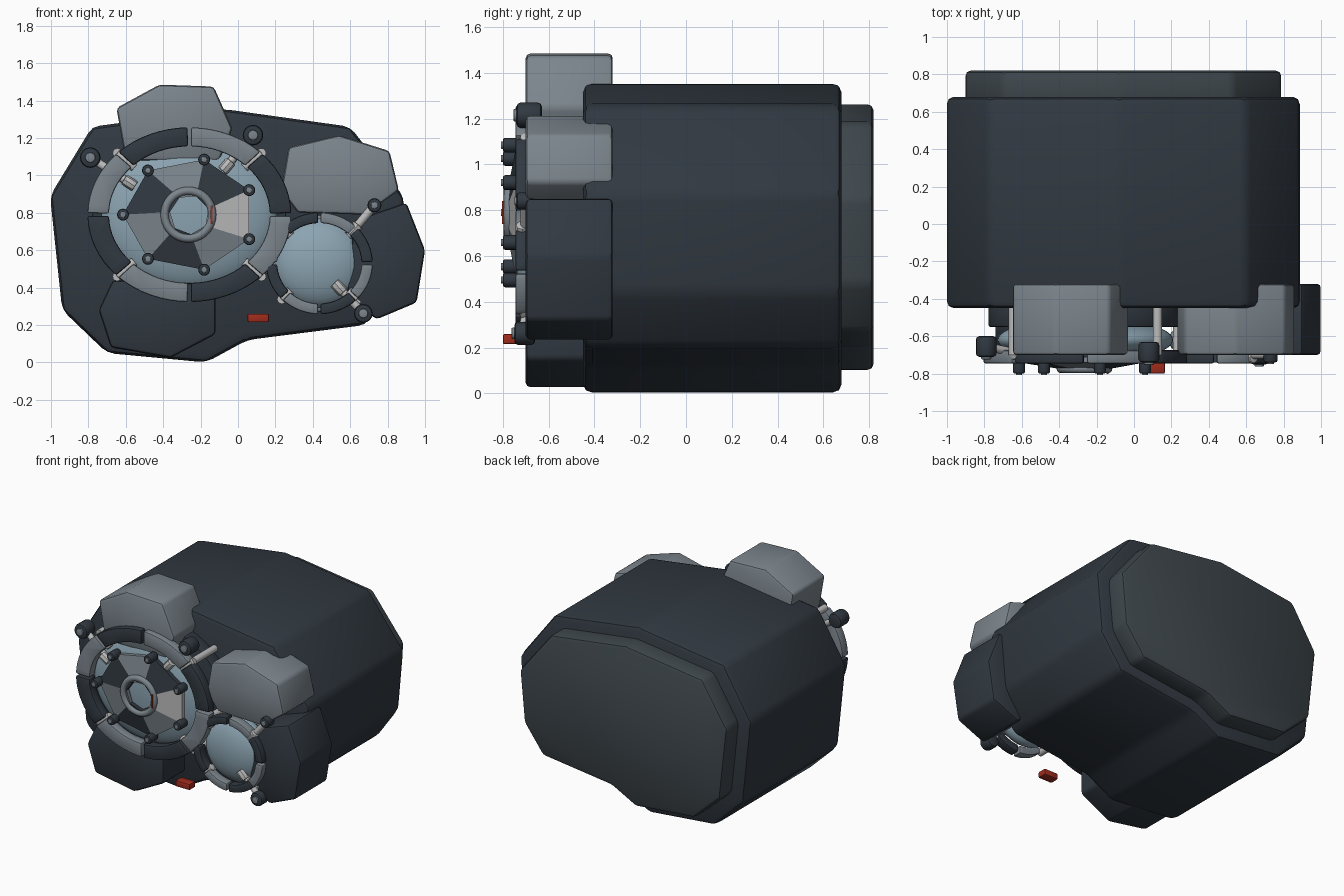
import bpy, bmesh, math
from mathutils import Vector

if "Cube" in bpy.data.objects:
    bpy.data.objects.remove(bpy.data.objects["Cube"])

def material(name, rgb):
    m = bpy.data.materials.new(name)
    m.diffuse_color = (*rgb, 1)
    m.use_nodes = True
    m.node_tree.nodes["Principled BSDF"].inputs["Base Color"].default_value = m.diffuse_color
    return m

DARK = material("dark", (0.03, 0.04, 0.052))
PLATE = material("slate", (0.048, 0.062, 0.072))
GREY = material("grey", (0.2, 0.235, 0.265))
PALE = material("pale", (0.5, 0.5, 0.5))
GLASS = material("glass", (0.26, 0.37, 0.44))
RED = material("red", (0.35, 0.025, 0.012))

def finish(bm, name, mat, angle=35):
    bmesh.ops.recalc_face_normals(bm, faces=bm.faces)
    me = bpy.data.meshes.new(name)
    bm.to_mesh(me)
    bm.free()
    me.polygons.foreach_set("use_smooth", [True] * len(me.polygons))
    me.set_sharp_from_angle(angle=math.radians(angle))
    me.materials.append(mat)
    ob = bpy.data.objects.new(name, me)
    bpy.context.collection.objects.link(ob)
    return ob

def prism(name, pts, y0, y1, mat, bevel=0.0, min_angle=12):
    """Extrude an (x, z[, dy]) outline from y0 to y1 with rounded edges."""
    bm = bmesh.new()
    rows = [[bm.verts.new((p[0], y + (p[2] if len(p) > 2 else 0), p[1])) for p in pts] for y in (y0, y1)]
    n = len(pts)
    for row in rows:
        bm.faces.new(row)
    for i in range(n):
        j = (i + 1) % n
        bm.faces.new((rows[0][i], rows[0][j], rows[1][j], rows[1][i]))
    bmesh.ops.recalc_face_normals(bm, faces=bm.faces)
    if bevel:
        edges = [e for e in bm.edges if e.calc_face_angle(0) > math.radians(min_angle)]
        bmesh.ops.bevel(bm, geom=edges, offset=bevel, segments=2, profile=0.5, affect='EDGES')
    return finish(bm, name, mat)

def rod(name, a, b, r, mat, sides=16, bevel=0.0):
    a, b = Vector(a), Vector(b)
    bm = bmesh.new()
    bmesh.ops.create_cone(bm, cap_ends=True, segments=sides, radius1=r, radius2=r, depth=(b - a).length)
    if bevel:
        edges = [e for e in bm.edges if e.calc_face_angle(0) > 1]
        bmesh.ops.bevel(bm, geom=edges, offset=bevel, segments=2, profile=0.5, affect='EDGES')
    bmesh.ops.rotate(bm, verts=bm.verts, matrix=(b - a).to_track_quat('Z', 'Y').to_matrix())
    bmesh.ops.translate(bm, verts=bm.verts, vec=(a + b) / 2)
    return finish(bm, name, mat)

def bolt(name, x, z, y0, y1, r):
    rod(name, (x, y0, z), (x, y1, z), r, DARK, bevel=r * 0.3)
    rod(name + "_cap", (x, y0 - r * 0.25, z), (x, y0 + 0.01, z), r * 0.5, GREY, 12, r * 0.1)

def ell(c, rx, rz, deg):
    t = math.radians(deg)
    return (c[0] + rx * math.cos(t), c[1] + rz * math.sin(t))

# main shell and rear plate
body = [(-0.70, 0.05), (-0.17, 0.0), (0.05, 0.12), (0.68, 0.2), (0.85, 0.44), (0.89, 0.88),
        (0.6, 1.26), (-0.08, 1.355), (-0.78, 1.26), (-1.005, 0.89), (-0.94, 0.28)]
prism("main_body", body, -0.45, 0.68, DARK, 0.04)
rear = [(-0.055 + (x + 0.055) * 0.894, 0.68 + (z - 0.675) * 0.86) for x, z in body]
prism("rear_plate", rear, 0.62, 0.82, PLATE, 0.03)

# chunky blocks clustered around the lenses
prism("top_block", [(-0.65, 1.36), (-0.42, 1.485), (-0.13, 1.475), (-0.03, 1.25), (-0.1, 1.08),
                    (-0.6, 1.08)], -0.7, -0.32, GREY, 0.02)
prism("upper_right_block", [(0.27, 1.15), (0.54, 1.215), (0.81, 1.13), (0.86, 0.92), (0.68, 0.79),
                            (0.32, 0.8), (0.23, 0.92)], -0.7, -0.32, GREY, 0.02)
prism("right_block", [(0.62, 0.76), (0.9, 0.855), (1.0, 0.6), (0.955, 0.32), (0.74, 0.23),
                      (0.58, 0.36)], -0.7, -0.32, DARK, 0.02)
prism("lower_left_block", [(-0.67, 0.44), (-0.745, 0.28), (-0.68, 0.08), (-0.36, 0.025), (-0.12, 0.15),
                           (-0.12, 0.42)], -0.7, -0.32, DARK, 0.02)

# a lens: backing disc, glass dome, segmented ring with struts in the gaps
def lens(name, c, outer, inner, glass, disc_mat, gap):
    disc = [ell(c, outer[0] * 0.95, outer[1] * 0.95, k * 7.5) for k in range(48)]
    prism(name + "_backing", disc, -0.55, -0.44, disc_mat, 0.01, 30)
    bm = bmesh.new()
    bmesh.ops.create_uvsphere(bm, u_segments=48, v_segments=24, radius=1)
    for v in bm.verts:
        x, y, z = v.co
        v.co = (c[0] + glass[0] * x, -0.62 + 0.12 * z, c[1] + glass[1] * y)
    finish(bm, name + "_glass", GLASS)
    for k in range(8):
        a = [k * 45 + gap + (45 - 2 * gap) * i / 8 for i in range(9)]
        pts = [ell(c, *outer, t) for t in a] + [ell(c, *inner, t) for t in reversed(a)]
        prism(f"{name}_ring_segment_{k}", pts, -0.745, -0.675, GREY if k % 2 else DARK, 0.01, 30)
    for k in range(4):
        p, q = (ell(c, outer[0] * s, outer[1] * s, 45 + 90 * k) for s in (0.76, 1.0))
        rod(f"{name}_strut_{k}", (p[0], -0.7, p[1]), (q[0], -0.7, q[1]), 0.025, PALE, 12, 0.005)
        rod(f"{name}_post_{k}", (q[0], -0.7, q[1]), (q[0], -0.44, q[1]), 0.025, PALE, 12)

C1, C2 = (-0.26, 0.79), (0.435, 0.53)
lens("main_lens", C1, (0.545, 0.467), (0.43, 0.365), (0.47, 0.40), DARK, 1.0)
lens("small_lens", C2, (0.285, 0.272), (0.225, 0.215), (0.25, 0.24), GREY, 1.5)

# iris: seven tilted blades with bolts at their corners
shades = [GREY, DARK, GREY, PALE, DARK, GREY, DARK]
for k in range(7):
    a0, step = 180 - 360 / 7 * k, 360 / 7
    p, q = ell(C1, 0.355, 0.302, a0), ell(C1, 0.355, 0.302, a0 - step)
    r, s = ell(C1, 0.105, 0.105, a0 - step - 8), ell(C1, 0.105, 0.105, a0 - 8)
    mat = (DARK, GREY, DARK, PALE, GREY, DARK, GREY)[k]
    prism(f"iris_blade_{k}", [(*p, 0), (*q, 0), (*r, -0.04), (*s, -0.04)], -0.74, -0.71, mat)
    bolt(f"iris_bolt_{k}", *p, -0.8, -0.71, 0.032)

# hub ring with red index mark
bpy.ops.mesh.primitive_torus_add(location=(C1[0] - 0.005, -0.775, C1[1]), rotation=(math.pi / 2, 0, 0),
                                 major_radius=0.127, minor_radius=0.022, major_segments=40, minor_segments=12)
hub = bpy.context.object
hub.name = "hub_ring"
hub.data.materials.append(GREY)
bpy.ops.object.shade_smooth()

def box(name, x0, x1, z0, z1, y0, y1, bevel):
    prism(name, [(x0, z0), (x1, z0), (x1, z1), (x0, z1)], y0, y1, RED, bevel)

box("index_mark", -0.146, -0.136, 0.74, 0.84, -0.803, -0.78, 0.0)
box("red_tab", 0.05, 0.165, 0.215, 0.26, -0.8, -0.73, 0.008)

# knobs on arms around the rings
for i, (x, z, r, y0, y1, tx, tz) in enumerate([
        (0.08, 1.215, 0.055, -0.74, -0.63, -0.06, 1.05), (-0.79, 1.095, 0.055, -0.71, -0.6, -0.58, 0.96),
        (0.73, 0.84, 0.037, -0.74, -0.66, 0.62, 0.71), (0.67, 0.262, 0.05, -0.75, -0.66, 0.54, 0.4)]):
    bolt(f"knob_{i}", x, z, y0, y1, r)
    rod(f"knob_arm_{i}", (x, (y0 + y1) / 2, z), (tx, -0.7, tz), 0.022, PALE, 12)
    b = Vector((tx - x, 0, tz - z)).normalized() * 0.035
    rod(f"knob_clamp_{i}", (tx - b.x, -0.715, tz - b.z), (tx + b.x, -0.715, tz + b.z), 0.03, PALE, 8, 0.006)
